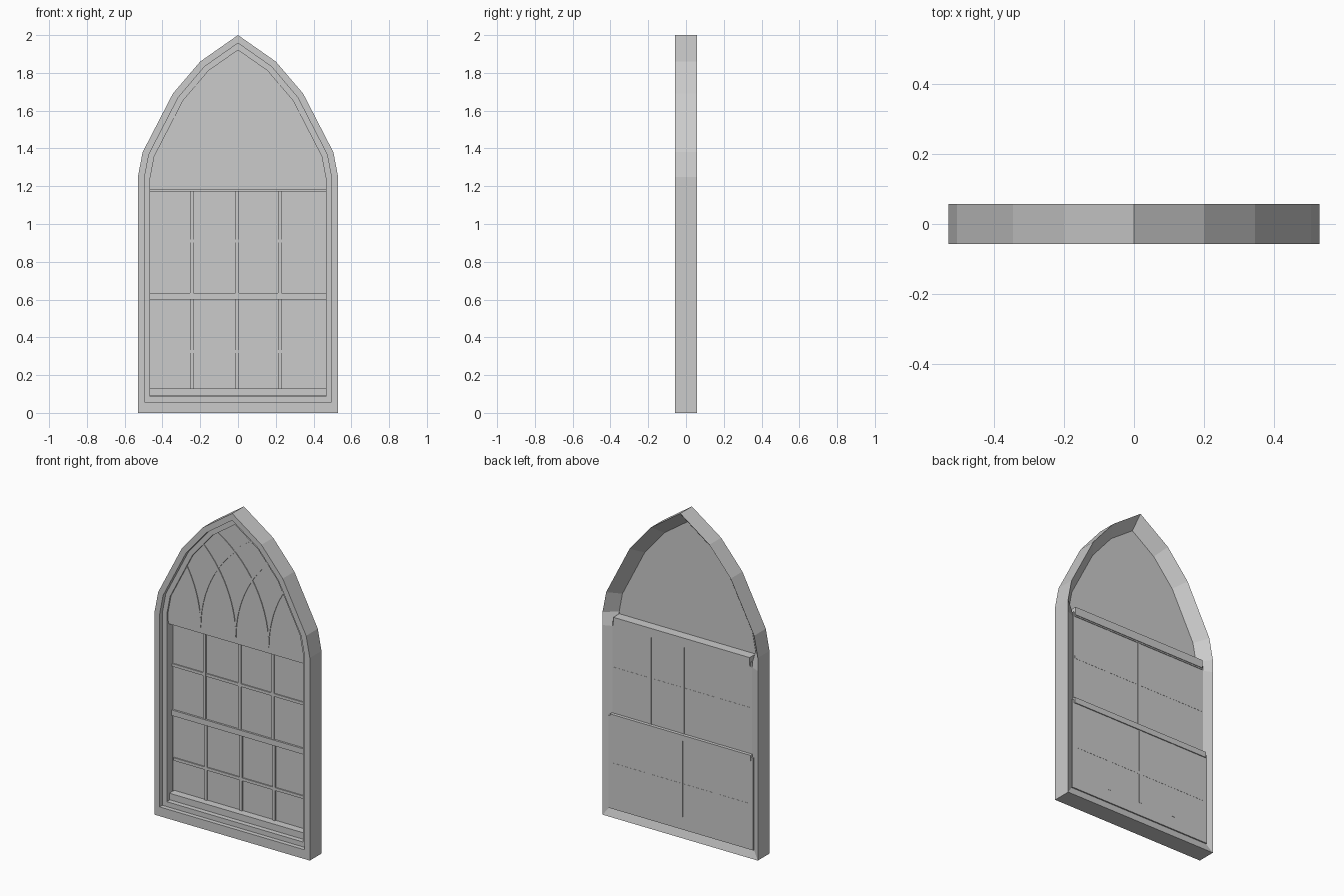
import bpy, bmesh, math
from mathutils import Vector

cube = bpy.data.objects.get("Cube")
if cube:
    bpy.data.objects.remove(cube, do_unlink=True)

grey = bpy.data.materials.new("plain grey")
grey.use_nodes = True
colour = (0.6, 0.6, 0.6, 1)
grey.diffuse_color = colour
grey.node_tree.nodes["Principled BSDF"].inputs["Base Color"].default_value = colour

FRONT, BACK = -0.057, 0.057
SPRING = 1.25          # height where the arch begins
INNER = 0.065          # width of the frame
HALF = 0.465           # half width of the opening


def finish(name, bm):
    bmesh.ops.recalc_face_normals(bm, faces=bm.faces)
    mesh = bpy.data.meshes.new(name)
    bm.to_mesh(mesh)
    bm.free()
    mesh.materials.append(grey)
    obj = bpy.data.objects.new(name, mesh)
    bpy.context.collection.objects.link(obj)
    return obj


def box(name, x0, x1, y0, y1, z0, z1):
    bm = bmesh.new()
    bmesh.ops.create_cube(bm, size=1)
    for v in bm.verts:
        v.co = ((x0 + x1) / 2 + v.co.x * (x1 - x0),
                (y0 + y1) / 2 + v.co.y * (y1 - y0),
                (z0 + z1) / 2 + v.co.z * (z1 - z0))
    return finish(name, bm)


def prism(name, outline, y0, y1):
    bm = bmesh.new()
    face = bm.faces.new([bm.verts.new((x, y0, z)) for x, z in outline])
    out = bmesh.ops.extrude_face_region(bm, geom=[face])["geom"]
    for v in out:
        if isinstance(v, bmesh.types.BMVert):
            v.co.y = y1
    return finish(name, bm)


# Pointed arch outline, right half mirrored to the left
right_side = [(0.53, 0), (0.53, 1.17), (0.53, SPRING), (0.505, 1.38),
              (0.345, 1.69), (0.2, 1.86)]
outline = [Vector(p) for p in right_side + [(0, 2)]
           + [(-x, z) for x, z in reversed(right_side)]]


def inset(d):
    """Outline moved inward by d, with a slightly taller sill."""
    pts, n = [], len(outline)
    for i, p in enumerate(outline):
        a = (p - outline[i - 1]).normalized()
        b = (outline[(i + 1) % n] - p).normalized()
        na, nb = Vector((-a.y, a.x)), Vector((-b.y, b.x))
        q = p + (na + nb) * d / (1 + na.dot(nb))
        if p.y == 0 and d:
            q.y += 0.022
        pts.append(q)
    return pts


def reveal_y(p):
    return -0.015 if p.y >= SPRING - 0.03 else 0.03


# Frame: stepped front, splayed back that is deeper in the arch
bm = bmesh.new()
section = [(0, FRONT), (0.035, FRONT), (0.035, -0.03), (INNER, -0.03),
           (INNER, None), (0, BACK)]
rings = []
for d, y in section:
    rings.append([bm.verts.new((p.x, reveal_y(p) if y is None else y, p.y))
                  for p in inset(d)])
count = len(outline)
for k, ring in enumerate(rings):
    nxt = rings[(k + 1) % len(rings)]
    for i in range(count):
        j = (i + 1) % count
        bm.faces.new((ring[i], ring[j], nxt[j], nxt[i]))
finish("arched_frame", bm)

# Panels filling the arch and the two sashes
arch = [p for p in inset(INNER - 0.001) if p.y > 1.2]
arch = [Vector((HALF, 1.2))] + arch + [Vector((-HALF, 1.2))]
prism("arch_panel", arch, -0.02, -0.014)
box("upper_pane", -0.475, 0.475, 0.03, 0.036, 0.61, 1.2)
box("lower_pane", -0.494, 0.494, 0.042, 0.05, 0.05, 0.62)

# Rails
box("top_rail", -HALF, HALF, -0.015, 0.044, 1.18, 1.23)
box("top_rail_lip", -HALF, HALF, 0.0, 0.04, 1.172, 1.18)
box("meeting_rail", -0.48, 0.48, 0.018, 0.056, 0.6, 0.635)
box("bottom_rail", -HALF, HALF, -0.005, 0.045, 0.09, 0.13)

# Glazing bars for both sashes
BAR = 0.009
bar_x = (-0.245, -0.005, 0.22)
for sash, z0, z1, mid, y0, y1 in (("upper", 0.635, 1.175, 0.91, 0.022, 0.038),
                                  ("lower", 0.13, 0.6, 0.325, 0.034, 0.052)):
    for i, x in enumerate(bar_x):
        box(f"{sash}_upright_bar_{i + 1}", x - BAR, x + BAR, y0, y1, z0, z1)
    box(f"{sash}_cross_bar", -HALF, HALF, y0 + 0.001, y1 - 0.001, mid - BAR, mid + BAR)

# Curved tracery in the arch: the arch curve repeated from each upright bar
RADIUS = 0.715
STEPS = 14
for side in (1, -1):
    for i, x in enumerate(bar_x):
        start = side * x
        # angle at which this bar meets the arch on the side it leans to
        reach = (HALF + start) / 2
        end = math.acos(1 - reach / RADIUS)
        loop = []
        for r, order in ((RADIUS + 0.007, 1), (RADIUS - 0.007, -1)):
            arc = [(side * (start - RADIUS + r * math.cos(end * k / STEPS)),
                    SPRING - 0.03 + r * math.sin(end * k / STEPS))
                   for k in range(STEPS + 1)]
            loop += arc[::order]
        prism(f"tracery_{'right' if side > 0 else 'left'}_{i + 1}", loop,
              -0.024 - 0.0005 * (side > 0), -0.016)
